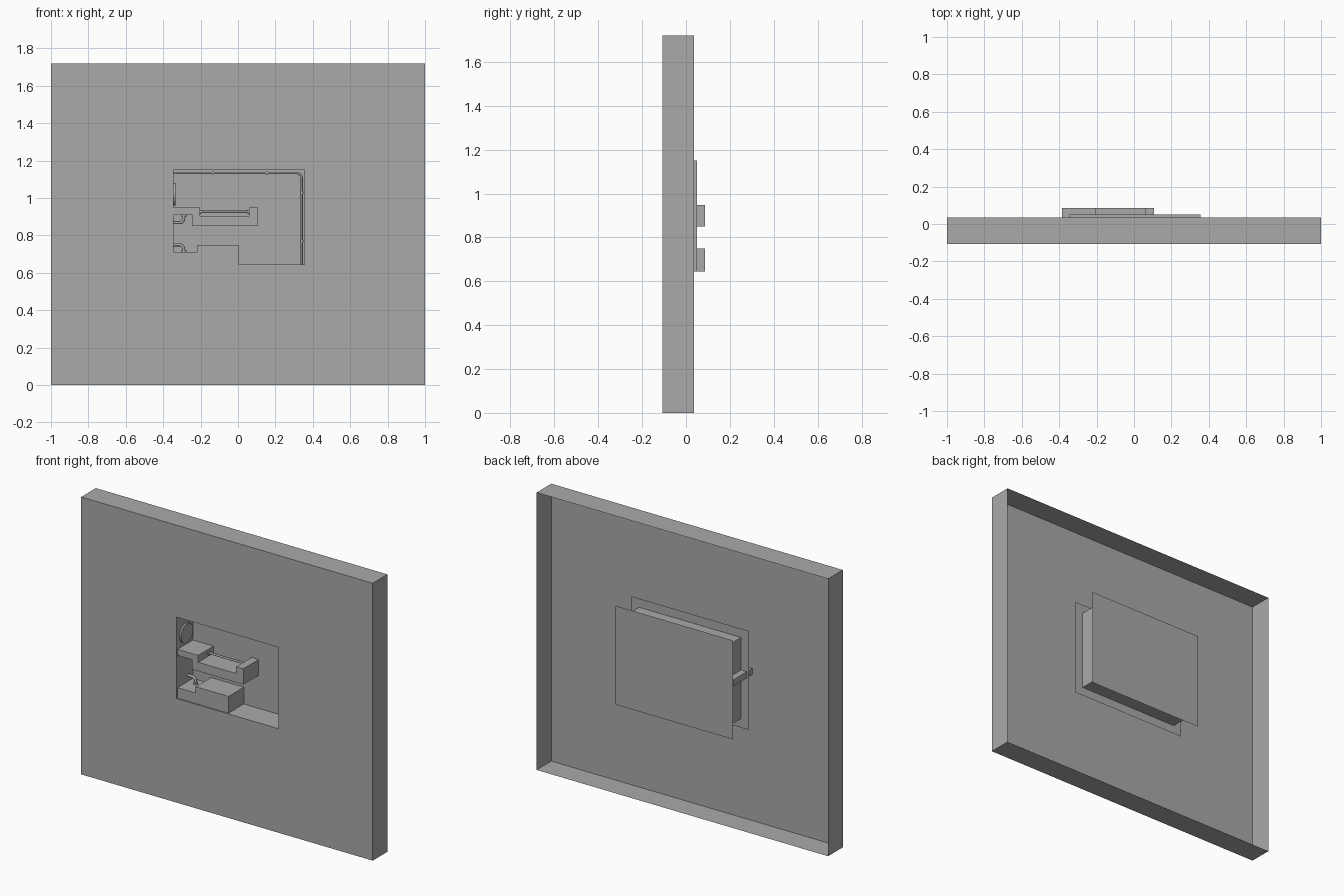
import bpy, bmesh, math
from mathutils import Vector

if "Cube" in bpy.data.objects:
    bpy.data.objects.remove(bpy.data.objects["Cube"])

grey = bpy.data.materials.new("plain grey")
grey.diffuse_color = (0.4, 0.4, 0.4, 1)
grey.use_nodes = True
grey.node_tree.nodes["Principled BSDF"].inputs["Base Color"].default_value = grey.diffuse_color

# niche opening and main depths
L, R, B, T = -0.345, 0.355, 0.645, 1.15
FRONT, RIM, NICHE, BACK = -0.108, 0.036, 0.05, 0.108


def finish(name, bm, smooth=False):
    me = bpy.data.meshes.new(name)
    bm.to_mesh(me)
    bm.free()
    me.materials.append(grey)
    ob = bpy.data.objects.new(name, me)
    bpy.context.collection.objects.link(ob)
    if smooth:
        bpy.context.view_layer.objects.active = ob
        ob.select_set(True)
        bpy.ops.object.shade_smooth_by_angle()
        ob.select_set(False)
    return ob


def quad(bm, pts):
    bm.faces.new([bm.verts.new(p) for p in pts])


def rect(l, r, b, t, y):
    return [Vector(p) for p in ((l, y, b), (r, y, b), (r, y, t), (l, y, t))]


def ring(bm, a, b):
    """Four faces joining two rectangles."""
    for i in range(4):
        j = (i + 1) % 4
        quad(bm, (a[i], a[j], b[j], b[i]))


def sheet(name, loops, cap=False):
    bm = bmesh.new()
    for a, b in zip(loops, loops[1:]):
        ring(bm, a, b)
    if cap:
        quad(bm, loops[-1])
    bmesh.ops.remove_doubles(bm, verts=bm.verts, dist=1e-5)
    return finish(name, bm)


def block(name, profile, y0, y1):
    """Extrude an x-z outline through y."""
    bm = bmesh.new()
    f = bm.faces.new([bm.verts.new((x, y0, z)) for x, z in profile])
    ext = bmesh.ops.extrude_face_region(bm, geom=[f])
    moved = [g for g in ext["geom"] if isinstance(g, bmesh.types.BMVert)]
    bmesh.ops.translate(bm, verts=moved, vec=(0, y1 - y0, 0))
    bmesh.ops.recalc_face_normals(bm, faces=bm.faces)
    return finish(name, bm)


def rod(name, a, b, r, seg=16):
    a, b = Vector(a), Vector(b)
    bm = bmesh.new()
    bmesh.ops.create_cone(bm, cap_ends=True, segments=seg, radius1=r, radius2=r,
                          depth=(b - a).length)
    bm.transform((b - a).to_track_quat('Z', 'Y').to_matrix().to_4x4())
    bmesh.ops.translate(bm, verts=bm.verts, vec=(a + b) / 2)
    return finish(name, bm, True)


def pipe(name, start, centre, rad, a0, a1, end, r, y):
    """Straight, rounded elbow, straight, all in the x-z plane."""
    pts = [start]
    for i in range(9):
        a = math.radians(a0 + (a1 - a0) * i / 8)
        pts.append((centre[0] + rad * math.cos(a), centre[1] + rad * math.sin(a)))
    pts.append(end)
    cu = bpy.data.curves.new(name, 'CURVE')
    cu.dimensions = '3D'
    cu.bevel_depth = r
    cu.bevel_resolution = 2
    cu.use_fill_caps = True
    sp = cu.splines.new('POLY')
    sp.points.add(len(pts) - 1)
    for p, (x, z) in zip(sp.points, pts):
        p.co = (x, y, z, 1)
    cu.materials.append(grey)
    ob = bpy.data.objects.new(name, cu)
    bpy.context.collection.objects.link(ob)


# wall: rim, front sheet with opening, niche walls and niche back
sheet("wall_and_niche", [rect(-1, 1, 0, 1.72, RIM), rect(-1, 1, 0, 1.72, FRONT),
                         rect(L, R, B, T, FRONT), rect(L, R, B, T, NICHE)], cap=True)

# flange around the niche and the larger backing panel
m = 0.054
outer = (L - m, R + m, B - m, T + m)
sheet("niche_flange", [rect(*outer, -0.046), rect(L, R, B, T, -0.046)])
bm = bmesh.new()
quad(bm, rect(*outer, BACK)[::-1])
finish("backing_panel", bm)

# two stepped blocks running into the niche back
block("upper_block", [(-0.385, 0.91), (-0.245, 0.91), (-0.245, 0.85), (0.107, 0.85),
                      (0.107, 0.948), (0.058, 0.948), (0.058, 0.905), (-0.203, 0.905),
                      (-0.203, 0.948), (-0.385, 0.948)], -0.1, 0.086)
block("lower_block", [(L, B), (0.005, B), (0.005, 0.749), (-0.22, 0.749),
                      (-0.22, 0.71), (L, 0.71)], -0.1, 0.086)

# rail in the upper block's notch, with end collars
rod("notch_rail", (-0.203, 0, 0.926), (0.058, 0, 0.926), 0.006)
rod("rail_collar_left", (-0.203, 0, 0.926), (-0.197, 0, 0.926), 0.011)
rod("rail_collar_right", (0.052, 0, 0.926), (0.058, 0, 0.926), 0.011)

# long pipe along the top and down the right side, with clamps
pipe("long_pipe", (L, 1.134), (0.311, 1.104), 0.03, 90, 0, (0.341, B), 0.006, 0)
for x in (-0.135, 0.155):
    rod("top_clamp", (x - 0.005, 0, 1.134), (x + 0.005, 0, 1.134), 0.009)
for z in (1.03, 0.77):
    rod("side_clamp", (0.341, 0, z - 0.005), (0.341, 0, z + 0.005), 0.009)

# short elbow pipes joining each block to the left wall
pipe("upper_elbow", (L, 0.868), (-0.315, 0.893), 0.025, -90, 0, (-0.29, 0.91), 0.008, 0)
pipe("lower_elbow", (L, 0.75), (-0.315, 0.725), 0.025, 90, 0, (-0.29, 0.71), 0.008, 0)
rod("upper_elbow_collar", (-0.29, 0, 0.9), (-0.29, 0, 0.91), 0.014)
rod("lower_elbow_collar", (-0.29, 0, 0.71), (-0.29, 0, 0.72), 0.014)

# round plate on the left wall
rod("wall_disc", (L, -0.02, 1.02), (L + 0.01, -0.02, 1.02), 0.06, 32)
